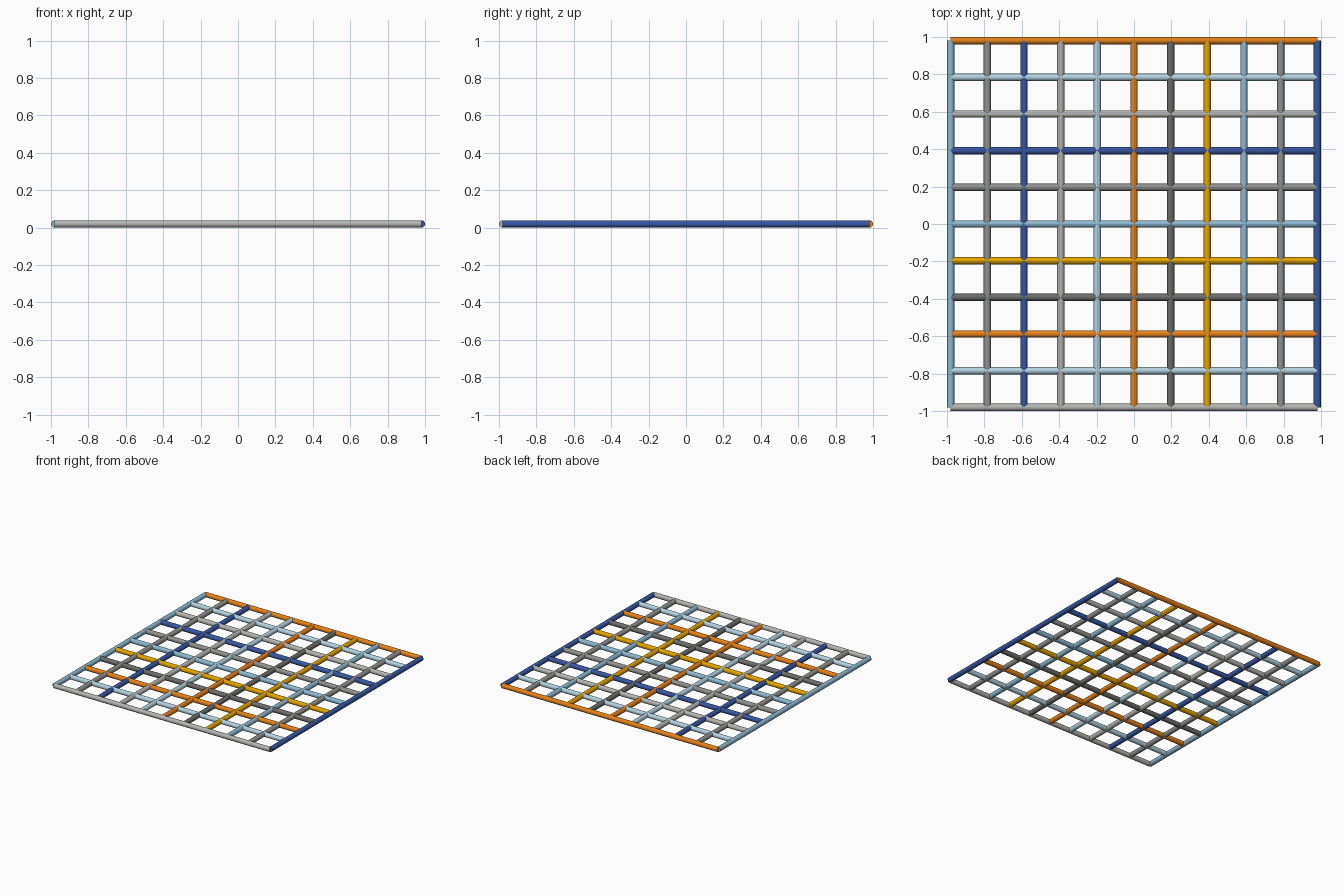
import bpy, math

if "Cube" in bpy.data.objects:
    bpy.data.objects.remove(bpy.data.objects["Cube"])

UNIT = 2 / 10.2          # bar spacing
R = 0.1 * UNIT           # bar radius
COUNT = 11

# Colour cycle shared by both bar directions
COLOURS = [
    ("light_grey", (0.46, 0.46, 0.45)),
    ("pale_blue", (0.46, 0.65, 0.75)),
    ("orange", (0.78, 0.22, 0.01)),
    ("dark_grey", (0.15, 0.15, 0.145)),
    ("gold", (0.78, 0.37, 0.0)),
    ("sky_blue", (0.27, 0.48, 0.63)),
    ("mid_grey", (0.28, 0.28, 0.275)),
    ("navy", (0.04, 0.095, 0.36)),
]
mats = []
for name, rgb in COLOURS:
    m = bpy.data.materials.new(name)
    m.diffuse_color = (*rgb, 1)
    m.use_nodes = True
    m.node_tree.nodes["Principled BSDF"].inputs["Base Color"].default_value = m.diffuse_color
    mats.append(m)


def bar(name, location, rotation, mat):
    bpy.ops.mesh.primitive_cylinder_add(
        vertices=16, radius=R, depth=(COUNT - 1) * UNIT,
        location=location, rotation=rotation)
    ob = bpy.context.object
    ob.name = name
    ob.data.materials.append(mat)
    bpy.ops.object.shade_smooth_by_angle(angle=math.radians(40))


for i in range(COUNT):
    p = (i - (COUNT - 1) / 2) * UNIT
    # Bars running left to right
    bar(f"cross_bar_{i + 1}", (0, p, R), (0, math.pi / 2, 0), mats[i % 8])
    # Bars running front to back
    bar(f"long_bar_{i + 1}", (p, 0, R), (math.pi / 2, 0, 0), mats[(i + 5) % 8])
